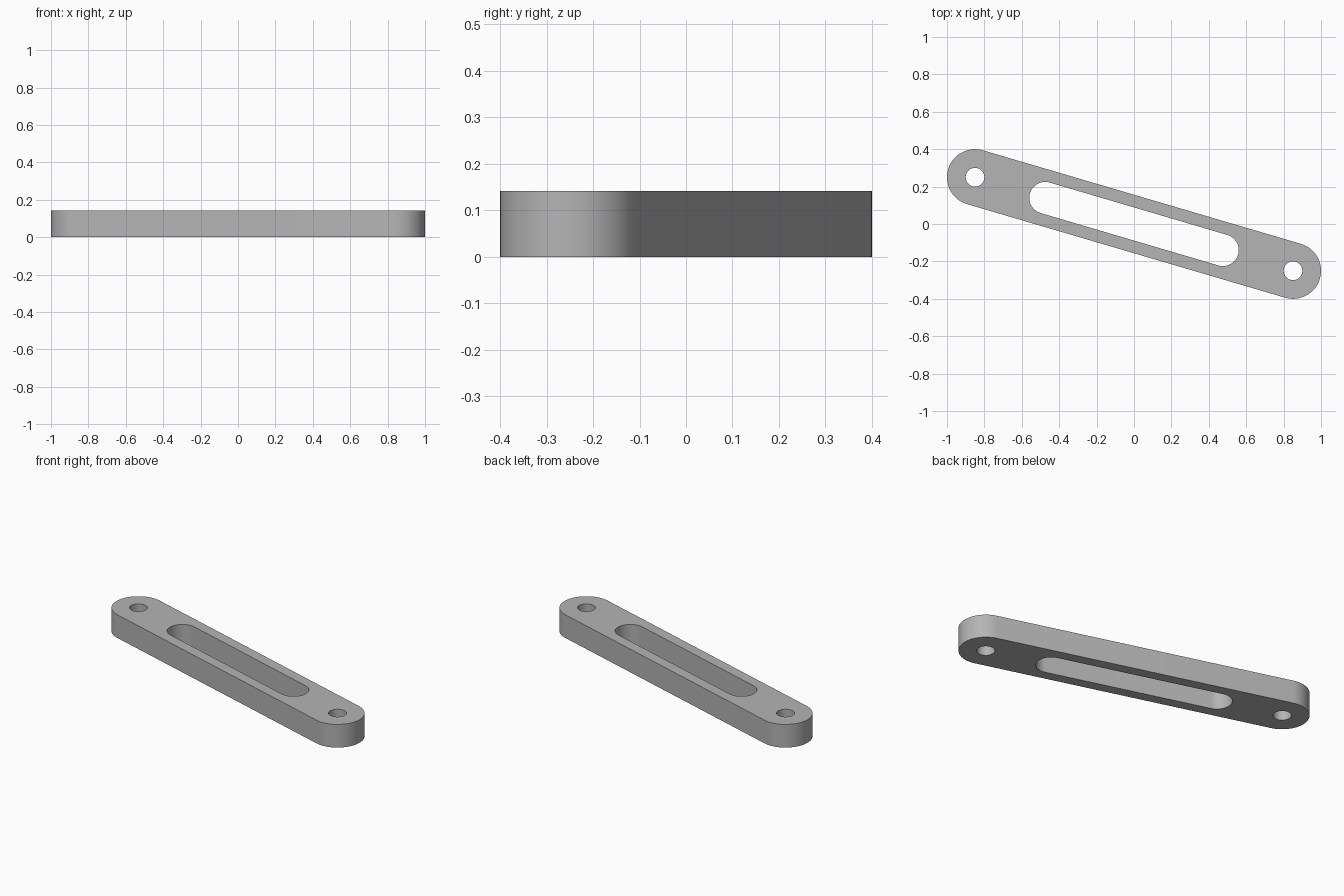
import bpy
import bmesh
from math import pi, cos, sin, atan2
from mathutils import Vector

cube = bpy.data.objects.get("Cube")
if cube:
    bpy.data.objects.remove(cube, do_unlink=True)

HEIGHT = 0.142
PIVOT = Vector((0.85, -0.25, 0))
SLOT_END = Vector((0.475, -0.14, 0))
SEGMENTS = 32  # per half circle


def add_loop(bm, points):
    """Closed edge loop through the points."""
    verts = [bm.verts.new(p) for p in points]
    for a, b in zip(verts, verts[1:] + verts[:1]):
        bm.edges.new((a, b))


def arc(centre, radius, start, sweep, steps):
    angles = [start + sweep * i / steps for i in range(steps + 1)]
    return [centre + Vector((cos(t), sin(t), 0)) * radius for t in angles]


def capsule(end, radius):
    """Rounded slot outline between end and its mirror through the origin."""
    start = atan2(end.y, end.x) - pi / 2
    return (arc(end, radius, start, pi, SEGMENTS)
            + arc(-end, radius, start + pi, pi, SEGMENTS))


# Flat outline: body, centre slot and two pivot holes
bm = bmesh.new()
add_loop(bm, capsule(PIVOT, 0.15))
add_loop(bm, capsule(SLOT_END, 0.085))
for centre in (PIVOT, -PIVOT):
    add_loop(bm, arc(centre, 0.05, 0, 2 * pi, 2 * SEGMENTS)[:-1])
bmesh.ops.triangle_fill(bm, edges=bm.edges[:], use_beauty=True,
                        use_dissolve=False, normal=(0, 0, 1))

# Thickness
result = bmesh.ops.extrude_face_region(bm, geom=bm.faces[:], use_keep_orig=True)
top = [g for g in result["geom"] if isinstance(g, bmesh.types.BMVert)]
bmesh.ops.translate(bm, verts=top, vec=(0, 0, HEIGHT))
bmesh.ops.recalc_face_normals(bm, faces=bm.faces[:])

mesh = bpy.data.meshes.new("slotted_link_bar")
bm.to_mesh(mesh)
bm.free()
bar = bpy.data.objects.new("slotted_link_bar", mesh)
bpy.context.collection.objects.link(bar)

# Plain grey finish
grey = bpy.data.materials.new("light_grey")
grey.use_nodes = True
colour = (0.46, 0.46, 0.46, 1)
grey.diffuse_color = colour
grey.node_tree.nodes["Principled BSDF"].inputs["Base Color"].default_value = colour
mesh.materials.append(grey)

# Smooth curved walls, sharp rims
bpy.ops.object.select_all(action="DESELECT")
bar.select_set(True)
bpy.context.view_layer.objects.active = bar
bpy.ops.object.shade_smooth_by_angle(angle=pi / 6)
